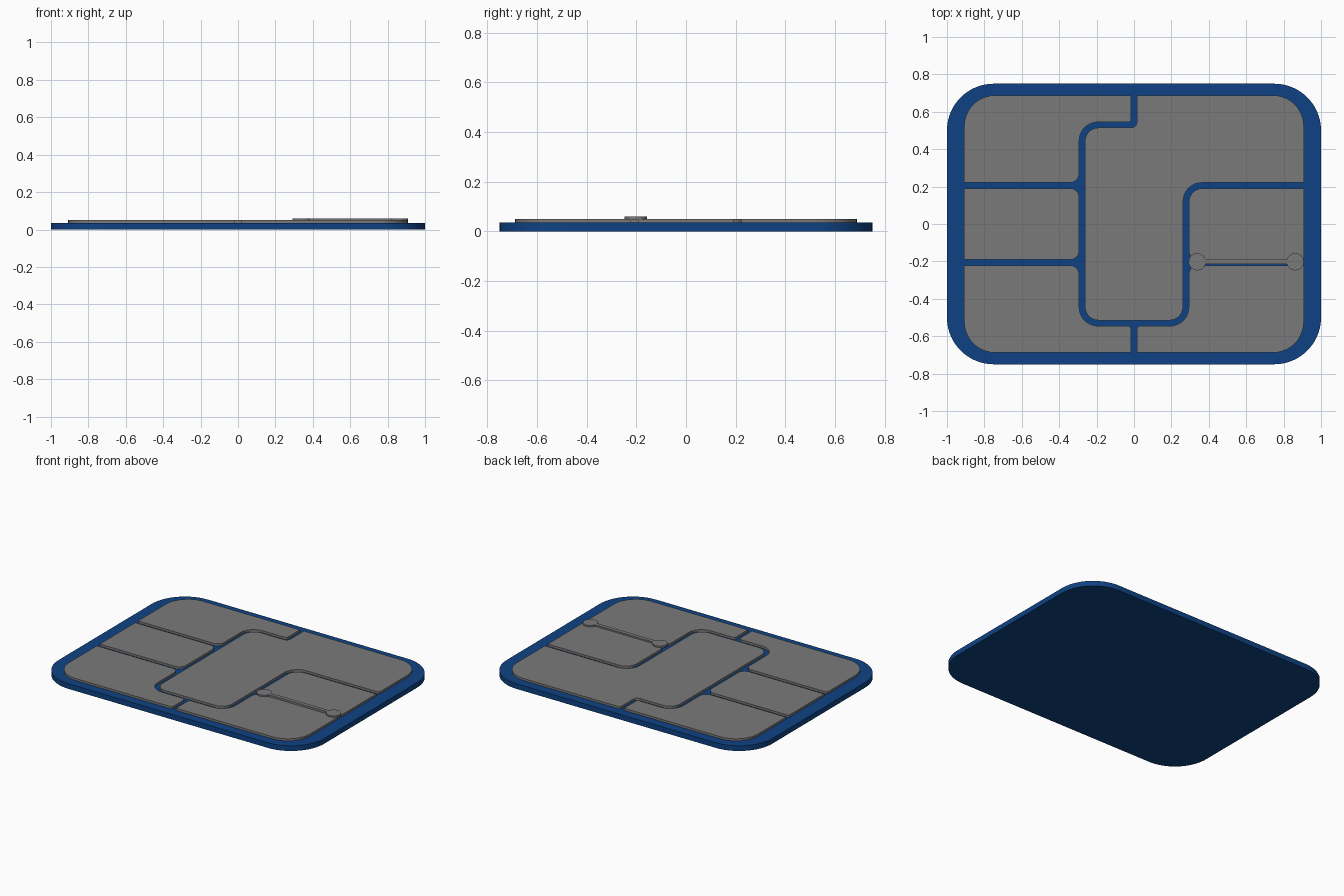
import bpy, bmesh, math
from mathutils import Vector

cube = bpy.data.objects.get("Cube")
if cube:
    bpy.data.objects.remove(cube, do_unlink=True)


def material(name, color):
    m = bpy.data.materials.new(name)
    m.use_nodes = True
    m.diffuse_color = color
    m.node_tree.nodes["Principled BSDF"].inputs["Base Color"].default_value = color
    return m


blue = material("deep blue", (0.0045, 0.055, 0.23, 1))
grey = material("contact grey", (0.195, 0.195, 0.195, 1))


def rounded(corners, steps=10):
    """Outline with each right-angled corner (x, y, radius) rounded off."""
    pts = []
    for i, (x, y, r) in enumerate(corners):
        p = Vector((x, y))
        if r == 0:
            pts.append(p)
            continue
        u = (Vector(corners[i - 1][:2]) - p).normalized()
        v = (Vector(corners[(i + 1) % len(corners)][:2]) - p).normalized()
        for k in range(steps + 1):
            t = math.pi / 2 * k / steps
            pts.append(p + r * (u * (1 - math.sin(t)) + v * (1 - math.cos(t))))
    return pts


def plate(name, outline, z0, z1, mat):
    """Flat plate extruded from an outline."""
    bm = bmesh.new()
    face = bm.faces.new([bm.verts.new((p[0], p[1], z0)) for p in outline])
    top = bmesh.ops.extrude_face_region(bm, geom=[face], use_keep_orig=True)["geom"]
    for v in top:
        if isinstance(v, bmesh.types.BMVert):
            v.co.z = z1
    bmesh.ops.recalc_face_normals(bm, faces=bm.faces)
    mesh = bpy.data.meshes.new(name)
    bm.to_mesh(mesh)
    bm.free()
    mesh.materials.append(mat)
    mesh.shade_smooth()
    mesh.set_sharp_from_angle(angle=math.radians(30))
    ob = bpy.data.objects.new(name, mesh)
    bpy.context.collection.objects.link(ob)
    return ob


# Base slab
plate("base", rounded([(-1, -.75, .25), (1, -.75, .25), (1, .75, .25), (-1, .75, .25)], 20),
      0, .035, blue)

# Groove layout: pad border, groove half width and groove centre lines
X, Y, R = .908, .688, .165
G = .015
GX, GY, ROW = .278, .53, .206
OUT, IN, FLARE = .1, .075, .05
xo, xi, yo, yi = GX + G, GX - G, GY + G, GY - G
ra, rb = ROW + G, ROW - G

pads = {
    "back_left_pad": [(-X, Y, R), (-G, Y, 0), (-G, yo, .015), (-xo, yo, OUT),
                      (-xo, ra, FLARE), (-X, ra, 0)],
    "middle_left_pad": [(-X, rb, 0), (-xo, rb, FLARE), (-xo, -rb, FLARE), (-X, -rb, 0)],
    "front_left_pad": [(-X, -ra, 0), (-xo, -ra, FLARE), (-xo, -yo, OUT), (-G, -yo, .02),
                       (-G, -Y, 0), (-X, -Y, R)],
    "front_right_pad": [(X, -ra, 0), (xo, -ra, FLARE), (xo, -yo, OUT), (G, -yo, .02),
                        (G, -Y, 0), (X, -Y, R)],
    "middle_right_pad": [(X, rb, 0), (xo, rb, IN), (xo, -rb, FLARE), (X, -rb, 0)],
    "centre_pad": [(G, Y, 0), (X, Y, R), (X, ra, 0), (xi, ra, OUT), (xi, -yi, IN),
                   (-xi, -yi, IN), (-xi, yi, IN), (G, yi, .03)],
}
for name, corners in pads.items():
    plate(name, rounded(corners), .03, .05, grey)

# Raised bridge: two round ends joined by a narrow bar
r, half = .046, .013
start = math.asin(half / r)
bridge = []
for cx, turn in ((.862, math.pi), (.338, 0)):
    for k in range(33):
        a = turn + start + (2 * math.pi - 2 * start) * k / 32
        bridge.append((cx + r * math.cos(a), -ROW + .004 + r * math.sin(a)))
plate("raised_bridge", bridge, .045, .06, grey)
